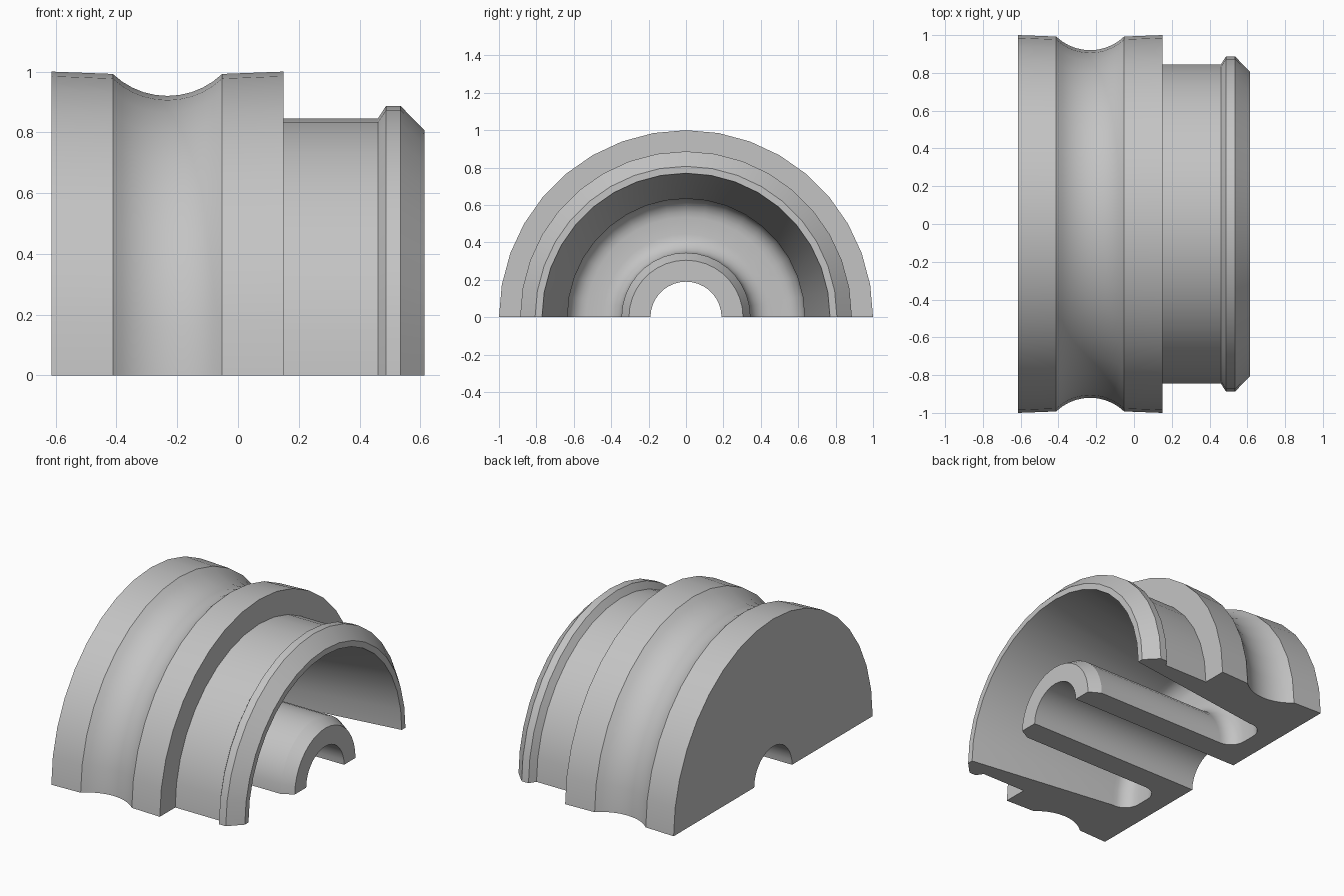
import bpy, bmesh, math

cube = bpy.data.objects.get("Cube")
if cube:
    bpy.data.objects.remove(cube, do_unlink=True)

STEPS = 18       # facets around the half turn
END = 0.613      # half length along x


def arc(cx, cr, radius, start, stop, count):
    """Points of an arc in the (x, r) plane, angles in degrees."""
    pts = []
    for i in range(count + 1):
        a = math.radians(start + (stop - start) * i / count)
        pts.append((cx + radius * math.cos(a), cr + radius * math.sin(a)))
    return pts


# Outer wall: back flange, rounded groove, collar, neck and bevelled lip
profile = [(-END, 0.19), (-END, 1.0)]
profile += arc(-0.232, 1.18, 0.26, 226.2, 313.8, 10)
profile += [(0.15, 1.0), (0.15, 0.845), (0.46, 0.845), (0.487, 0.887),
            (0.535, 0.887), (END, 0.807), (END, 0.77)]

# Annular cavity: tapered wall, filleted floor, then the hub
floor, fillet = -0.48, 0.1
profile += arc(floor + fillet, 0.535, fillet, 82, 180, 6)
profile += arc(floor + fillet, 0.445, fillet, 180, 270, 6)
profile += [(0.54, 0.345), (END, 0.305), (END, 0.19)]

# Sweep the section half a turn about the x axis and cap both cut faces
bm = bmesh.new()
rings = []
for s in range(STEPS + 1):
    a = math.pi * s / STEPS
    rings.append([bm.verts.new((x, -r * math.cos(a), r * math.sin(a)))
                  for x, r in profile])
n = len(profile)
for near, far in zip(rings, rings[1:]):
    for i in range(n):
        j = (i + 1) % n
        bm.faces.new((near[i], near[j], far[j], far[i]))
caps = [bm.faces.new(rings[0]), bm.faces.new(rings[-1])]
bmesh.ops.recalc_face_normals(bm, faces=bm.faces)
bmesh.ops.triangulate(bm, faces=caps)

mesh = bpy.data.meshes.new("half_bushing")
bm.to_mesh(mesh)
bm.free()
body = bpy.data.objects.new("half_bushing", mesh)
bpy.context.collection.objects.link(body)

# Plain grey
grey = bpy.data.materials.new("light_grey")
grey.use_nodes = True
colour = (0.55, 0.55, 0.55, 1.0)
grey.diffuse_color = colour
grey.node_tree.nodes["Principled BSDF"].inputs["Base Color"].default_value = colour
mesh.materials.append(grey)

bpy.ops.object.select_all(action='DESELECT')
body.select_set(True)
bpy.context.view_layer.objects.active = body
bpy.ops.object.shade_smooth_by_angle(angle=math.radians(25))
